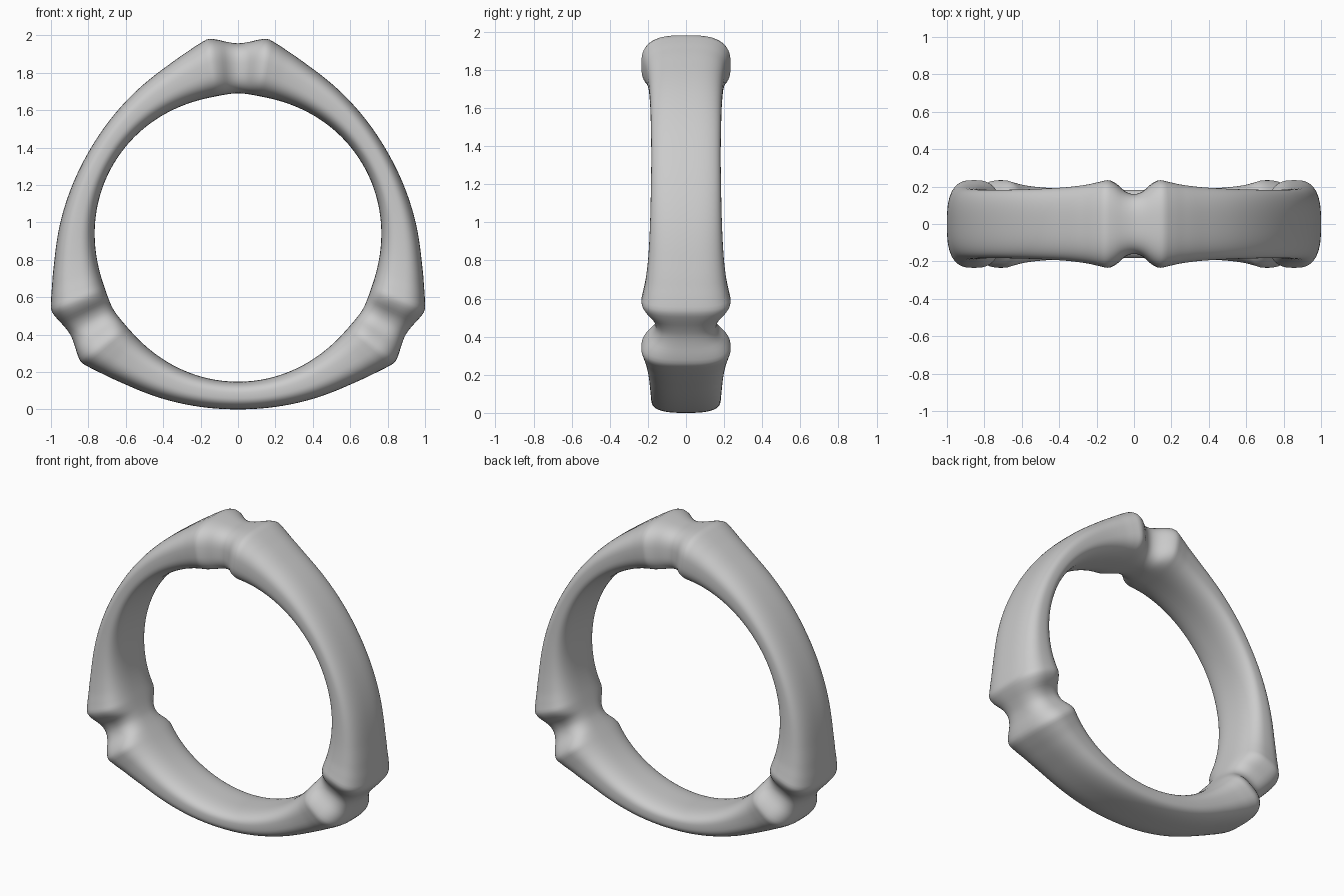
import bpy, bmesh, math

old = bpy.data.objects.get("Cube")
if old:
    bpy.data.objects.remove(old, do_unlink=True)

# Degrees from a knuckle: outer radius, inner radius, half width
STATIONS = [
    (0, 1.037, 0.770, 0.160),
    (3, 1.045, 0.768, 0.175),
    (6, 1.062, 0.765, 0.215),
    (8.5, 1.072, 0.763, 0.234),
    (11, 1.057, 0.762, 0.227),
    (16, 1.024, 0.762, 0.211),
    (24, 0.985, 0.764, 0.197),
    (36, 0.950, 0.768, 0.188),
    (48, 0.928, 0.771, 0.184),
    (60, 0.920, 0.772, 0.182),
]
CENTRE_Z = 0.92
STEPS, SIDES = 360, 64


def section(t):
    """Smoothly interpolate the band section at t degrees from a knuckle."""
    s = STATIONS
    i = max(k for k in range(len(s) - 1) if s[k][0] <= t)
    a, b = s[i], s[i + 1]
    h = b[0] - a[0]
    u = (t - a[0]) / h
    values = []
    for c in (1, 2, 3):
        def slope(k):
            if k in (0, len(s) - 1):
                return 0.0
            return (s[k + 1][c] - s[k - 1][c]) / (s[k + 1][0] - s[k - 1][0])
        values.append((1 + 2 * u) * (1 - u) ** 2 * a[c] + u * (1 - u) ** 2 * h * slope(i)
                      + u * u * (3 - 2 * u) * b[c] + u * u * (u - 1) * h * slope(i + 1))
    return values


def rounded(v, power):
    return math.copysign(abs(v) ** power, v)


# Sweep a rounded section around the ring, with three equal knuckles
bm = bmesh.new()
rings = []
for j in range(STEPS):
    deg = j * 360 / STEPS
    t = deg % 120
    outer, inner, half = section(min(t, 120 - t))
    mid, thick = (outer + inner) / 2, (outer - inner) / 2
    a = math.radians(deg)
    ring = []
    for k in range(SIDES):
        p = 2 * math.pi * k / SIDES
        r = mid + thick * rounded(math.cos(p), 0.7)
        y = half * rounded(math.sin(p), 0.7)
        ring.append(bm.verts.new((r * math.sin(a), y, CENTRE_Z + r * math.cos(a))))
    rings.append(ring)
for j in range(STEPS):
    here, after = rings[j], rings[(j + 1) % STEPS]
    for k in range(SIDES):
        n = (k + 1) % SIDES
        bm.faces.new((here[k], here[n], after[n], after[k]))
bmesh.ops.recalc_face_normals(bm, faces=bm.faces)
mesh = bpy.data.meshes.new("ring_band")
bm.to_mesh(mesh)
bm.free()
band = bpy.data.objects.new("ring_band", mesh)
bpy.context.collection.objects.link(band)

# Plain grey material
grey = bpy.data.materials.new("light_grey")
grey.use_nodes = True
colour = (0.6, 0.6, 0.6, 1)
grey.diffuse_color = colour
grey.node_tree.nodes["Principled BSDF"].inputs["Base Color"].default_value = colour
mesh.materials.append(grey)
for face in mesh.polygons:
    face.use_smooth = True
